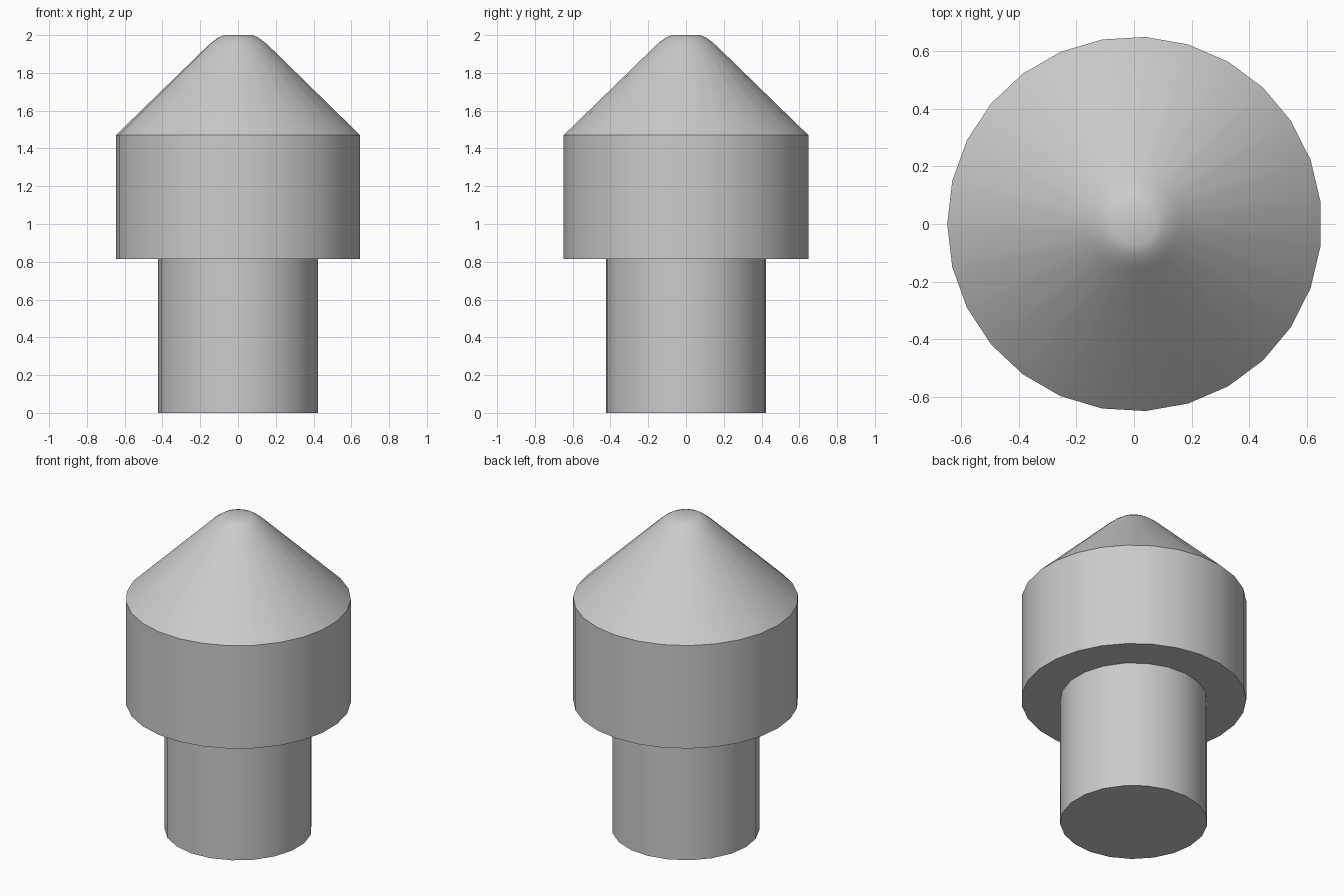
import bpy
import math

cube = bpy.data.objects.get("Cube")
if cube:
    bpy.data.objects.remove(cube, do_unlink=True)

grey = bpy.data.materials.new("plain_grey")
grey.use_nodes = True
colour = (0.6, 0.6, 0.6, 1)
grey.diffuse_color = colour
grey.node_tree.nodes["Principled BSDF"].inputs["Base Color"].default_value = colour


def lathe(name, profile, sides):
    """Closed solid of revolution from (radius, height) pairs, bottom to top."""
    verts = []
    for radius, z in profile:
        for i in range(sides):
            a = math.pi + math.tau * i / sides
            verts.append((radius * math.cos(a) + 0.002, radius * math.sin(a), z))
    faces = [tuple(reversed(range(sides)))]
    for ring in range(len(profile) - 1):
        low, high = ring * sides, (ring + 1) * sides
        for i in range(sides):
            j = (i + 1) % sides
            faces.append((low + i, low + j, high + j, high + i))
    top = (len(profile) - 1) * sides
    faces.append(tuple(range(top, top + sides)))

    mesh = bpy.data.meshes.new(name)
    mesh.from_pydata(verts, [], faces)
    mesh.materials.append(grey)
    obj = bpy.data.objects.new(name, mesh)
    bpy.context.collection.objects.link(obj)
    bpy.ops.object.select_all(action="DESELECT")
    obj.select_set(True)
    bpy.context.view_layer.objects.active = obj
    bpy.ops.object.shade_smooth_by_angle(angle=math.radians(30))
    return obj


# Narrow shaft
lathe("shaft", [(0.425, 0), (0.425, 0.815)], 21)

# Wide head with a conical, rounded tip
lathe("head", [(0.649, 0.815), (0.649, 1.47), (0.16, 1.945),
               (0.133, 1.968), (0.104, 1.988), (0.075, 2.0)], 27)
